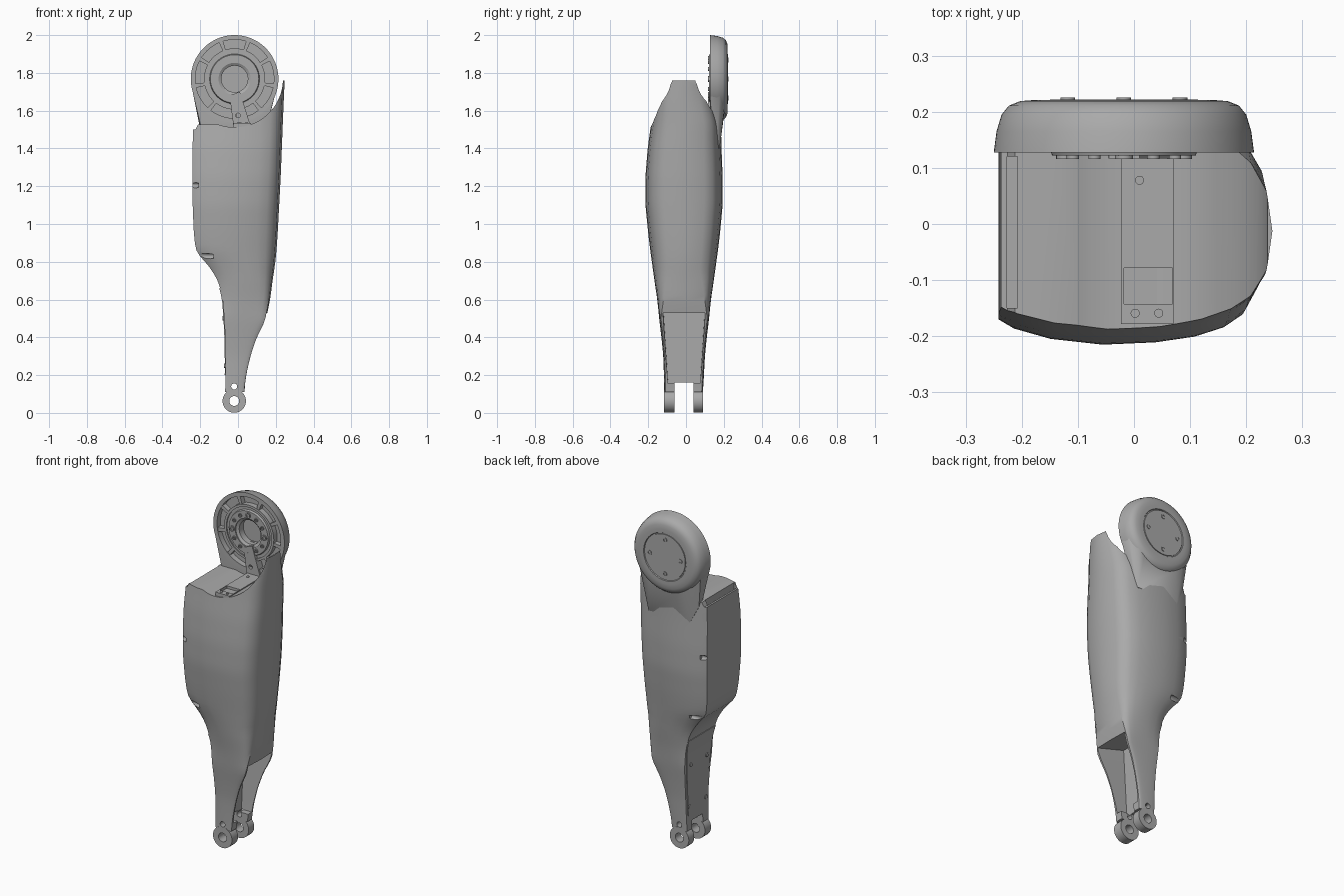
import bpy, bmesh, math
from mathutils import Matrix, Vector

if "Cube" in bpy.data.objects:
    bpy.data.objects.remove(bpy.data.objects["Cube"])

grey = bpy.data.materials.new("plain grey")
grey.use_nodes = True
grey.diffuse_color = (0.4, 0.4, 0.4, 1)
grey.node_tree.nodes["Principled BSDF"].inputs["Base Color"].default_value = (0.4, 0.4, 0.4, 1)
parts = []
HUB_X, HUB_Z = -0.018, 1.768


def make(name, bm, part=True):
    bmesh.ops.recalc_face_normals(bm, faces=bm.faces)
    mesh = bpy.data.meshes.new(name)
    bm.to_mesh(mesh)
    bm.free()
    mesh.materials.append(grey)
    obj = bpy.data.objects.new(name, mesh)
    bpy.context.collection.objects.link(obj)
    if part:
        parts.append(obj)
    else:
        obj.hide_render = True
    return obj


def hull(name, points, part=True):
    bm = bmesh.new()
    for p in points:
        bm.verts.new(p)
    bmesh.ops.convex_hull(bm, input=bm.verts)
    return make(name, bm, part)


def box(name, x, y, z, part=True):
    return hull(name, [(a, b, c) for a in x for b in y for c in z], part)


def rod(name, axis, centre, radius, start, end, part=True, sides=32):
    # cylinder along the x or y axis; centre gives the other two coordinates
    bm = bmesh.new()
    bmesh.ops.create_cone(bm, cap_ends=True, segments=sides, radius1=radius,
                          radius2=radius, depth=end - start)
    mid = (start + end) / 2
    if axis == "y":
        turn, place = Matrix.Rotation(math.pi / 2, 4, "X"), (centre[0], mid, centre[1])
    else:
        turn, place = Matrix.Rotation(math.pi / 2, 4, "Y"), (mid, centre[0], centre[1])
    bm.transform(Matrix.Translation(place) @ turn)
    return make(name, bm, part)


def cut(obj, cutters):
    for c in cutters:
        mod = obj.modifiers.new("cut", "BOOLEAN")
        mod.operation, mod.solver, mod.object = "DIFFERENCE", "EXACT", c
    graph = bpy.context.evaluated_depsgraph_get()
    mesh = bpy.data.meshes.new_from_object(obj.evaluated_get(graph))
    obj.modifiers.clear()
    obj.data = mesh
    for c in cutters:
        bpy.data.objects.remove(c)


# Body outline: height, x range, y range
STATIONS = [
    (0.11, -0.068, 0.034, -0.115, 0.09), (0.2, -0.066, 0.045, -0.117, 0.095),
    (0.3, -0.066, 0.068, -0.12, 0.1), (0.4, -0.068, 0.102, -0.13, 0.11),
    (0.48, -0.072, 0.145, -0.14, 0.12), (0.6, -0.08, 0.17, -0.152, 0.132),
    (0.7, -0.105, 0.183, -0.167, 0.147), (0.78, -0.155, 0.195, -0.178, 0.158),
    (0.85, -0.222, 0.203, -0.188, 0.168), (0.95, -0.234, 0.21, -0.2, 0.18),
    (1.1, -0.24, 0.218, -0.215, 0.194), (1.25, -0.242, 0.226, -0.215, 0.194),
    (1.4, -0.241, 0.232, -0.203, 0.188), (1.53, -0.236, 0.237, -0.185, 0.185),
    (1.65, -0.236, 0.242, -0.17, 0.15), (1.76, -0.236, 0.247, -0.14, 0.115)]


def lerp_station(z):
    z = min(max(z, STATIONS[0][0]), STATIONS[-1][0])
    for a, b in zip(STATIONS, STATIONS[1:]):
        if z <= b[0]:
            t = (z - a[0]) / (b[0] - a[0])
            return Vector(p + (q - p) * t for p, q in zip(a[1:], b[1:]))


def station(z):
    return sum((lerp_station(z + d * 0.01) for d in range(-3, 4)), Vector((0, 0, 0, 0))) / 7


# Section: fraction across x, fraction of half depth
HALF = [(0, 0.78), (0.06, 0.86), (0.2, 0.95), (0.4, 1), (0.6, 0.98), (0.75, 0.93),
        (0.86, 0.85), (0.93, 0.74), (0.98, 0.52)]
SECTION = [(0, 0)] + [(u, -v) for u, v in HALF] + [(1, 0)] + [(u, v) for u, v in reversed(HALF)]

bm = bmesh.new()
rings = []
for i in range(56):
    z = 0.11 + 1.65 * i / 55
    x0, x1, y0, y1 = station(z)
    square = 0.85 * min(max((0.75 - z) / 0.25, 0), 1)
    ring = []
    for u, v in SECTION:
        sign = (v > 0) - (v < 0)
        v += (sign - v) * square
        ring.append(bm.verts.new((x0 + (x1 - x0) * u, (y0 + y1) / 2 + v * (y1 - y0) / 2, z)))
    rings.append(ring)
for a, b in zip(rings, rings[1:]):
    for j in range(len(a)):
        k = (j + 1) % len(a)
        bm.faces.new((a[j], a[k], b[k], b[j]))
bm.faces.new(rings[0])
bm.faces.new(rings[-1])
body = make("leg_body", bm)

# Body cuts: wheel clearance, deck, side slot, fork, channel, screw notches
channel = [(x, -0.01 + s * h, z) for s in (-1, 1) for x, z, h in
           [(-0.03, 0.155, 0.085), (0.3, 0.155, 0.085), (0.3, 0.487, 0.112), (-0.03, 0.58, 0.112)]]
cutters = [
    rod("clearance", "y", (HUB_X, HUB_Z), 0.256, -0.5, 0.5, False, 96),
    box("deck_cut", (-0.5, HUB_X), (-0.5, 0.5), (1.526, 2.3), False),
    hull("side_bevel", [(x, y, z) for y in (-0.5, 0.5) for x, z in
                        [(-0.3, 1.5), (-0.225, 1.5), (-0.2, 1.55), (-0.3, 1.6)]], False),
    box("side_slot", (-0.226, -0.208), (-0.15, 0.12), (1.46, 1.6), False),
    hull("channel_cut", channel, False),
    box("fork_gap", (-0.5, 0.5), (-0.06, 0.04), (0, 0.16), False),
    rod("pin_hole", "y", (-0.02, 0.14), 0.016, -0.5, 0.5, False)]
for z, depth, half in [(1.205, -0.208, 0.17), (0.83, -0.13, 0.155)]:
    for s in (-1, 1):
        cutters.append(rod("notch", "x", (-0.01 + s * half, z), 0.014, -0.4, depth, False))
cut(body, cutters)

# Fork lugs
for name, y0, y1 in [("front_lug", -0.116, -0.06), ("back_lug", 0.04, 0.091)]:
    lug = rod(name, "y", (-0.02, 0.063), 0.062, y0, y1, True, 48)
    cut(lug, [rod("eye", "y", (-0.02, 0.063), 0.026, -0.5, 0.5, False)])

# Upper wheel housing: revolved profile of radius and depth
PROFILE = [(0, 0.175), (0.07, 0.175), (0.07, 0.137), (0.085, 0.128), (0.085, 0.122), (0.128, 0.122),
           (0.132, 0.135), (0.148, 0.135), (0.148, 0.128), (0.162, 0.128), (0.162, 0.16), (0.208, 0.16),
           (0.208, 0.127), (0.232, 0.127), (0.227, 0.165), (0.218, 0.195), (0.205, 0.211),
           (0.185, 0.219), (0.16, 0.221), (0.14, 0.221), (0.137, 0.216), (0, 0.216)]
bm = bmesh.new()
verts = [bm.verts.new((r, y, 0)) for r, y in PROFILE]
edges = [bm.edges.new(pair) for pair in zip(verts, verts[1:])]
bmesh.ops.spin(bm, geom=verts + edges, axis=(0, 1, 0), cent=(0, 0, 0), angle=2 * math.pi,
               steps=80, use_duplicate=False)
bmesh.ops.remove_doubles(bm, verts=bm.verts, dist=0.0001)
bm.transform(Matrix.Translation((HUB_X, 0, HUB_Z)))
make("wheel_housing", bm)


def around(radius, degrees):
    a = math.radians(degrees)
    return HUB_X + radius * math.cos(a), HUB_Z + radius * math.sin(a)


# Ribs between the pockets
for i in range(9):
    angle = 30 + i * 40
    hull("housing_rib", [(*around(r, angle + d),) [:1] + (y,) + around(r, angle + d)[1:]
                         for r in (0.155, 0.215) for d in (-3, 3) for y in (0.131, 0.17)])

# Hub bolts and raised back cover
for i in range(12):
    big = i % 3 == 0
    bolt = rod("hub_bolt", "y", around(0.105, i * 30), 0.016 if big else 0.011, 0.116, 0.125, True, 16)
    cut(bolt, [rod("socket", "y", around(0.105, i * 30), 0.009 if big else 0.006, 0, 0.122, False, 12)])
rod("back_cover", "y", (HUB_X, HUB_Z), 0.132, 0.21, 0.2215, True, 64)
for i in range(4):
    screw = rod("cover_screw", "y", around(0.1, i * 90), 0.013, 0.21, 0.225, True, 20)
    cut(screw, [rod("socket", "y", around(0.1, i * 90), 0.008, 0.222, 0.3, False, 6)])

# Neck joining the housing to the body
neck = hull("housing_neck", [
    (-0.24, 0.128, 1.70), (-0.195, 0.128, 1.51), (0.13, 0.128, 1.51), (0.2, 0.128, 1.70),
    (-0.222, 0.18, 1.70), (0.19, 0.18, 1.70), (-0.17, 0.212, 1.70), (0.14, 0.212, 1.70),
    (-0.12, 0.202, 1.58), (0.1, 0.202, 1.58), (-0.2, 0.165, 1.5), (0.15, 0.165, 1.5),
    (-0.15, 0.178, 1.4), (0.12, 0.178, 1.4), (-0.15, 0.14, 1.4), (0.12, 0.14, 1.4)])
cut(neck, [rod("pocket", "y", (HUB_X, HUB_Z), 0.212, 0, 0.165, False, 80)])

# Cable cover across the deck and up to the hub
cover = box("deck_cable_cover", (-0.023, 0.07), (-0.178, 0.128), (1.505, 1.534))
cut(cover, [box("window", (-0.018, 0.069), (-0.143, -0.078), (1.519, 1.6), False)])
arm = hull("hub_cable_cover", [(x, y, z) for y in (0.117, 0.165) for x, z in
                               [(-0.045, 1.68), (0.01, 1.7), (0.07, 1.51), (-0.023, 1.51)]])
cut(arm, [rod("arm_hole", "y", (0.0, 1.575), 0.012, 0, 0.14, False, 20)])
for x, y, r in [(0.002, -0.159, 0.008), (0.044, -0.159, 0.008), (0.01, 0.078, 0.008)]:
    bm = bmesh.new()
    bmesh.ops.create_cone(bm, cap_ends=True, segments=16, radius1=r, radius2=r, depth=0.006,
                          matrix=Matrix.Translation((x, y, 1.535)))
    make("deck_screw", bm)

# Narrow side access plate with four screws
bm = bmesh.new()
rows = []
for i in range(13):
    z = 0.2 + 0.46 * i / 12
    x, _, y0, y1 = station(z)
    mid, half = (y0 + y1) / 2, (y1 - y0) * 0.42
    rows.append([bm.verts.new((x + dx, mid + s * half, z))
                 for dx, s in [(-0.004, -1), (-0.004, 1), (0.004, 1), (0.004, -1)]])
for a, b in zip(rows, rows[1:]):
    for j in range(4):
        bm.faces.new((a[j], a[j - 1], b[j - 1], b[j]))
bm.faces.new(rows[0])
bm.faces.new(rows[-1])
make("side_access_plate", bm)
for z in (0.25, 0.5):
    for y in (-0.085, 0.065):
        x = station(z)[0]
        rod("plate_screw", "x", (y, z), 0.012, x - 0.008, x, True, 16)

# Smooth shading with sharp edges kept
bpy.ops.object.select_all(action="DESELECT")
for obj in parts:
    obj.select_set(True)
bpy.context.view_layer.objects.active = body
bpy.ops.object.shade_smooth_by_angle(angle=math.radians(32))
